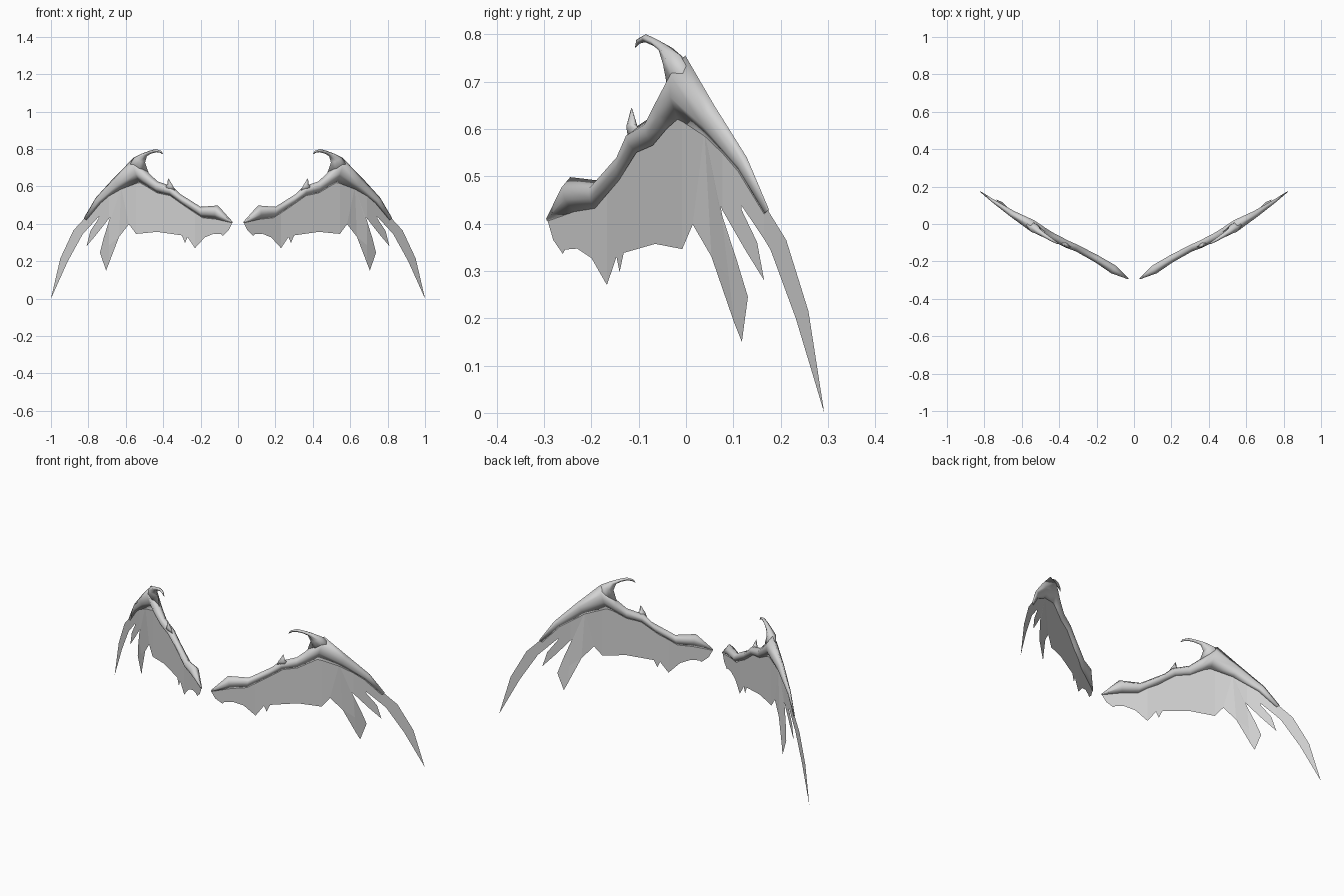
import bpy, bmesh
from mathutils import Vector

cube = bpy.data.objects.get("Cube")
if cube:
    bpy.data.objects.remove(cube)

bone_grey = bpy.data.materials.new("pale_grey")
bone_grey.use_nodes = True
COLOUR = (0.65, 0.65, 0.65, 1)
bone_grey.diffuse_color = COLOUR
bone_grey.node_tree.nodes["Principled BSDF"].inputs["Base Color"].default_value = COLOUR

# Sweep of the wing seen from above: y for each x
SWEEP = [(.03, -.293), (.23, -.167), (.545, -.008), (.69, .077), (.81, .165), (1, .292)]
NORMAL = Vector((.47, -.88, 0))


def sweep(x):
    for (xa, ya), (xb, yb) in zip(SWEEP, SWEEP[1:]):
        if x <= xb:
            break
    return ya + (yb - ya) * (x - xa) / (xb - xa)


def finish(name, bm, smooth):
    """Turn the bmesh into an object mirrored to the other wing."""
    mesh = bpy.data.meshes.new(name)
    bm.to_mesh(mesh)
    bm.free()
    mesh.materials.append(bone_grey)
    for face in mesh.polygons:
        face.use_smooth = smooth
    obj = bpy.data.objects.new(name, mesh)
    bpy.context.collection.objects.link(obj)
    obj.modifiers.new("other_wing", 'MIRROR').use_mirror_merge = False


def loft(name, sections):
    """Six-sided bone; each section is upper x, z, lower x, z, half thickness, forward lean."""
    bm = bmesh.new()
    rings = []
    for xa, za, xb, zb, thick, lean in sections:
        ring = []
        for t, side in ((0, 0), (.3, 1), (.65, .8), (1, 0), (.65, -.8), (.3, -1)):
            x, z = xa + (xb - xa) * t, za + (zb - za) * t
            p = Vector((x, sweep(x) - lean, z)) + NORMAL * thick * side
            ring.append(bm.verts.new(p))
        rings.append(ring)
    for a, b in zip(rings, rings[1:]):
        for i in range(6):
            j = (i + 1) % 6
            bm.faces.new((a[i], a[j], b[j], b[i]))
    bm.faces.new(rings[0])
    bm.faces.new(rings[-1])
    bmesh.ops.recalc_face_normals(bm, faces=bm.faces)
    finish(name, bm, True)


# Arm bone from the shoulder over the elbow to the wing finger
loft("arm_bone", [
    (.03, .412, .031, .405, .003, 0),
    (.107, .498, .12, .425, .024, 0),
    (.2, .491, .19, .432, .02, 0),
    (.31, .56, .28, .491, .018, 0),
    (.35, .6, .363, .55, .02, .005),
    (.43, .627, .432, .565, .02, .005),
    (.48, .674, .49, .6, .025, .005),
    (.556, .755, .525, .62, .03, 0),
    (.66, .65, .625, .585, .018, 0),
    (.76, .54, .735, .51, .009, 0),
    (.825, .43, .81, .42, .002, 0),
])

# Curved claw on top of the elbow
loft("elbow_claw", [
    (.6, .69, .475, .665, .022, 0),
    (.556, .755, .497, .727, .024, .01),
    (.515, .775, .487, .762, .015, .015),
    (.475, .79, .465, .775, .011, .02),
    (.44, .8, .437, .783, .008, .024),
    (.41, .79, .418, .78, .005, .026),
    (.4, .772, .403, .772, .001, .026),
])

# Small spur on the upper arm
loft("arm_spur", [
    (.395, .595, .335, .575, .016, .008),
    (.378, .61, .347, .602, .011, .016),
    (.374, .644, .371, .642, .001, .02),
])

# Membrane outline in x, z: ragged lower edge, three feather tips, then back along the bone
OUTLINE = [
    (.03, .408), (.05, .365), (.082, .336), (.09, .345), (.13, .347), (.178, .327),
    (.23, .27), (.248, .318), (.27, .33), (.283, .297), (.3, .338), (.432, .357),
    (.545, .346), (.562, .395), (.583, .398), (.636, .33), (.685, .25), (.705, .15),
    (.738, .245), (.718, .325), (.683, .437), (.755, .345), (.81, .28), (.79, .36),
    (.725, .46), (.83, .345), (.91, .2), (1, 0), (.95, .215), (.88, .365), (.82, .43),
    (.735, .52), (.625, .595), (.525, .63), (.432, .575), (.363, .56), (.28, .5),
    (.19, .442), (.12, .435)]
bm = bmesh.new()
bm.faces.new([bm.verts.new((x, 0, z)) for x, z in OUTLINE])
bmesh.ops.triangulate(bm, faces=bm.faces[:])
for x, _ in SWEEP[1:-1]:
    bmesh.ops.bisect_plane(bm, geom=bm.verts[:] + bm.edges[:] + bm.faces[:],
                           plane_co=(x, 0, 0), plane_no=(1, 0, 0))
for v in bm.verts:
    v.co.y = sweep(v.co.x)
    # the inner feather drifts backwards towards its tip
    if .6 < v.co.x < .745:
        v.co.y += .12 * max(0, .4 - v.co.z)
finish("wing_membrane", bm, False)
